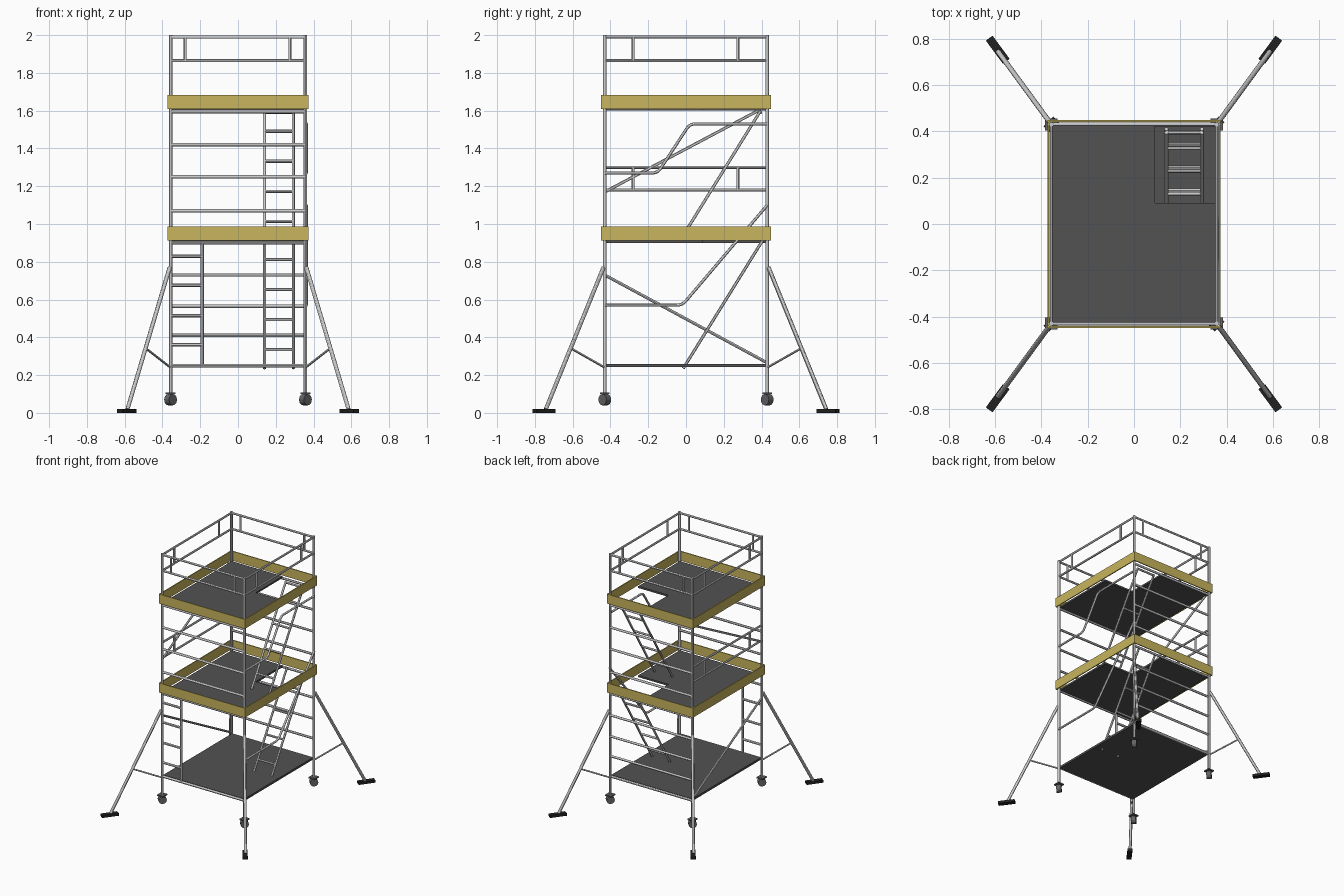
import bpy, bmesh, math
from mathutils import Vector

if "Cube" in bpy.data.objects:
    bpy.data.objects.remove(bpy.data.objects["Cube"])

PX, PY = 0.357, 0.43          # post positions
R = 0.009                     # main tube radius


def mat(name, col):
    m = bpy.data.materials.new(name)
    m.diffuse_color = (*col, 1)
    m.use_nodes = True
    m.node_tree.nodes["Principled BSDF"].inputs["Base Color"].default_value = m.diffuse_color
    return m


DECK = mat("dark_deck", (0.085, 0.085, 0.085))
YELLOW = mat("toe_board_yellow", (0.58, 0.46, 0.11))
BLACK = mat("rubber", (0.015, 0.015, 0.015))
WHEEL = mat("wheel_grey", (0.13, 0.13, 0.14))


def tubes(name, paths, r=R):
    """One mesh made of round tubes swept along several paths."""
    cu = bpy.data.curves.new(name, 'CURVE')
    cu.dimensions = '3D'
    cu.bevel_depth = r
    cu.bevel_resolution = 4
    cu.use_fill_caps = True
    for pts in paths:
        s = cu.splines.new('POLY')
        s.points.add(len(pts) - 1)
        for p, co in zip(s.points, pts):
            p.co = (*co, 1)
    ob = bpy.data.objects.new(name, cu)
    bpy.context.collection.objects.link(ob)
    bpy.ops.object.select_all(action='DESELECT')
    bpy.context.view_layer.objects.active = ob
    ob.select_set(True)
    bpy.ops.object.convert(target='MESH')
    bpy.ops.object.shade_smooth_by_angle()
    return bpy.context.object


def prism(name, outline, z0, z1, m=None):
    """Outline in plan, extruded from z0 to z1."""
    bm = bmesh.new()
    f = bm.faces.new([bm.verts.new((x, y, z0)) for x, y in outline])
    ext = bmesh.ops.extrude_face_region(bm, geom=[f])
    bmesh.ops.translate(bm, vec=(0, 0, z1 - z0),
                        verts=[v for v in ext['geom'] if isinstance(v, bmesh.types.BMVert)])
    bmesh.ops.recalc_face_normals(bm, faces=bm.faces)
    me = bpy.data.meshes.new(name)
    bm.to_mesh(me)
    bm.free()
    ob = bpy.data.objects.new(name, me)
    bpy.context.collection.objects.link(ob)
    if m:
        me.materials.append(m)
    return ob


def rect(x0, x1, y0, y1):
    return [(x0, y0), (x1, y0), (x1, y1), (x0, y1)]


def bend(pts, r=0.03, n=5):
    """Round the inner corners of a path."""
    pts = [Vector(p) for p in pts]
    out = [pts[0]]
    for a, b, c in zip(pts, pts[1:], pts[2:]):
        p, q = b + (a - b).normalized() * r, b + (c - b).normalized() * r
        for i in range(n + 1):
            t = i / n
            out.append(p * (1 - t) ** 2 + b * 2 * t * (1 - t) + q * t * t)
    return out + [pts[-1]]


corners = [(sx, sy) for sx in (-1, 1) for sy in (-1, 1)]

# corner posts
tubes("corner_posts", [[(sx * PX, sy * PY, 0.10), (sx * PX, sy * PY, 2.0)] for sx, sy in corners], 0.0095)

# end frame rungs (lower front is the open entrance)
xbar = lambda y, z: [(-PX, y, z), (PX, y, z)]
ybar = lambda x, z: [(x, -PY, z), (x, PY, z)]
upper_z = (1.07, 1.25, 1.42, 1.595)
lower_z = (0.25, 0.41, 0.565, 0.73, 0.90)
tubes("back_frame_rungs", [xbar(PY, z) for z in lower_z + upper_z])
tubes("front_frame_rungs", [xbar(-PY, z) for z in (0.25, 0.90) + upper_z])

# vertical entry ladder on the front
tubes("entry_ladder", [[(-0.19, -PY, 0.25), (-0.19, -PY, 0.90)]] +
      [[(-PX, -PY, z), (-0.19, -PY, z)] for z in (0.36, 0.515, 0.675, 0.83)])

# top guard rails on all sides
rails = []
for s in (-1, 1):
    for z in (1.865, 1.99):
        rails += [xbar(s * PY, z), ybar(s * PX, z)]
    for t in (-0.28, 0.275):
        rails += [[(t, s * PY, 1.865), (t, s * PY, 1.99)], [(s * PX, t, 1.865), (s * PX, t, 1.99)]]
tubes("top_guard_rails", rails, 0.008)

# middle guard rail and diagonal braces on the left side
tubes("middle_guard_rail", [ybar(-PX, 1.18), ybar(-PX, 1.30)] +
      [[(-PX, t, 1.18), (-PX, t, 1.30)] for t in (-0.28, 0.275)], 0.008)
tubes("left_braces", [[(-PX, -PY, 0.73), (-PX, PY, 0.265)],
                      [(-PX, -PY, 1.17), (-PX, 0.40, 1.61)]], 0.008)

# bent stair handrails on the right side
HX = 0.362
tubes("stair_handrails", [
    bend([(HX, -PY, 0.57), (HX, -0.02, 0.57), (HX, PY, 1.10)]),
    bend([(HX, -PY, 1.27), (HX, -0.15, 1.27), (HX, 0.02, 1.53), (HX, PY, 1.53)])], 0.008)

# inclined ladders
for name, zb, y0 in (("lower_ladder", 0.235, -0.015), ("upper_ladder", 0.915, -0.03)):
    a, b = Vector((0, y0, zb)), Vector((0, y0 + 0.425, zb + 0.685))
    parts = [[a + Vector((x, 0, 0)), b + Vector((x, 0, 0))] for x in (0.14, 0.293)]
    for k in range(4):
        p = a.lerp(b, 0.145 + 0.232 * k)
        parts.append([p + Vector((0.14, 0, 0)), p + Vector((0.293, 0, 0))])
    if zb > 0.5:
        parts.append([b + Vector((0.14, 0, -0.01)), b + Vector((0.293, 0, -0.01))])
    tubes(name, parts, 0.008)

# decks: full base deck, two upper decks with a hatch cut from the back right corner
DX, DY = 0.352, 0.425
prism("base_deck", rect(-DX, DX, -DY, DY), 0.243, 0.26, DECK)
hatch_deck = [(-DX, -DY), (DX, -DY), (DX, 0.09), (0.09, 0.09), (0.09, DY), (-DX, DY)]
for name, z in (("middle_deck", 0.90), ("top_deck", 1.60)):
    prism(name, hatch_deck, z, z + 0.014, DECK)

# toe boards
BX, BY, T = 0.374, 0.449, 0.008
for lvl, z in (("middle", 0.912), ("top", 1.61)):
    for nm, r in (("front", (-BX, BX, -BY, -BY + T)), ("back", (-BX, BX, BY - T, BY)),
                  ("left", (-BX, -BX + T, -BY + T, BY - T)), ("right", (BX - T, BX, -BY + T, BY - T))):
        prism(f"{lvl}_toe_board_{nm}", rect(*r), z, z + 0.074, YELLOW)

# outriggers, feet and castors at each corner
legs, struts = [], []
for sx, sy in corners:
    top = Vector((sx * 0.362, sy * 0.437, 0.77))
    foot = Vector((sx * 0.585, sy * 0.742, 0.02))
    legs.append([top, foot])
    struts.append([(sx * PX, sy * PY, 0.24), top.lerp(foot, 0.57)])
    d = Vector((sx * 0.59, sy * 0.80, 0)).normalized()
    n = Vector((-d.y, d.x, 0))
    c = Vector((sx * 0.588, sy * 0.752, 0))
    pad = [c + d * u * 0.062 + n * v * 0.018 for u, v in ((-1, -1), (1, -1), (1, 1), (-1, 1))]
    prism("outrigger_foot", [(p.x, p.y) for p in pad], 0, 0.02, BLACK)

    bpy.ops.mesh.primitive_cylinder_add(vertices=12, radius=0.03, depth=0.036, location=(sx * PX, sy * PY, 0.07),
                                        rotation=(math.pi / 2, 0, math.pi / 4))
    w = bpy.context.object
    w.name = "castor_wheel"
    w.data.materials.append(WHEEL)
    prism("castor_plate", rect(sx * PX - 0.026, sx * PX + 0.026, sy * PY - 0.026, sy * PY + 0.026), 0.10, 0.109, WHEEL)
tubes("outrigger_legs", legs, 0.011)
tubes("outrigger_struts", struts, 0.006)
